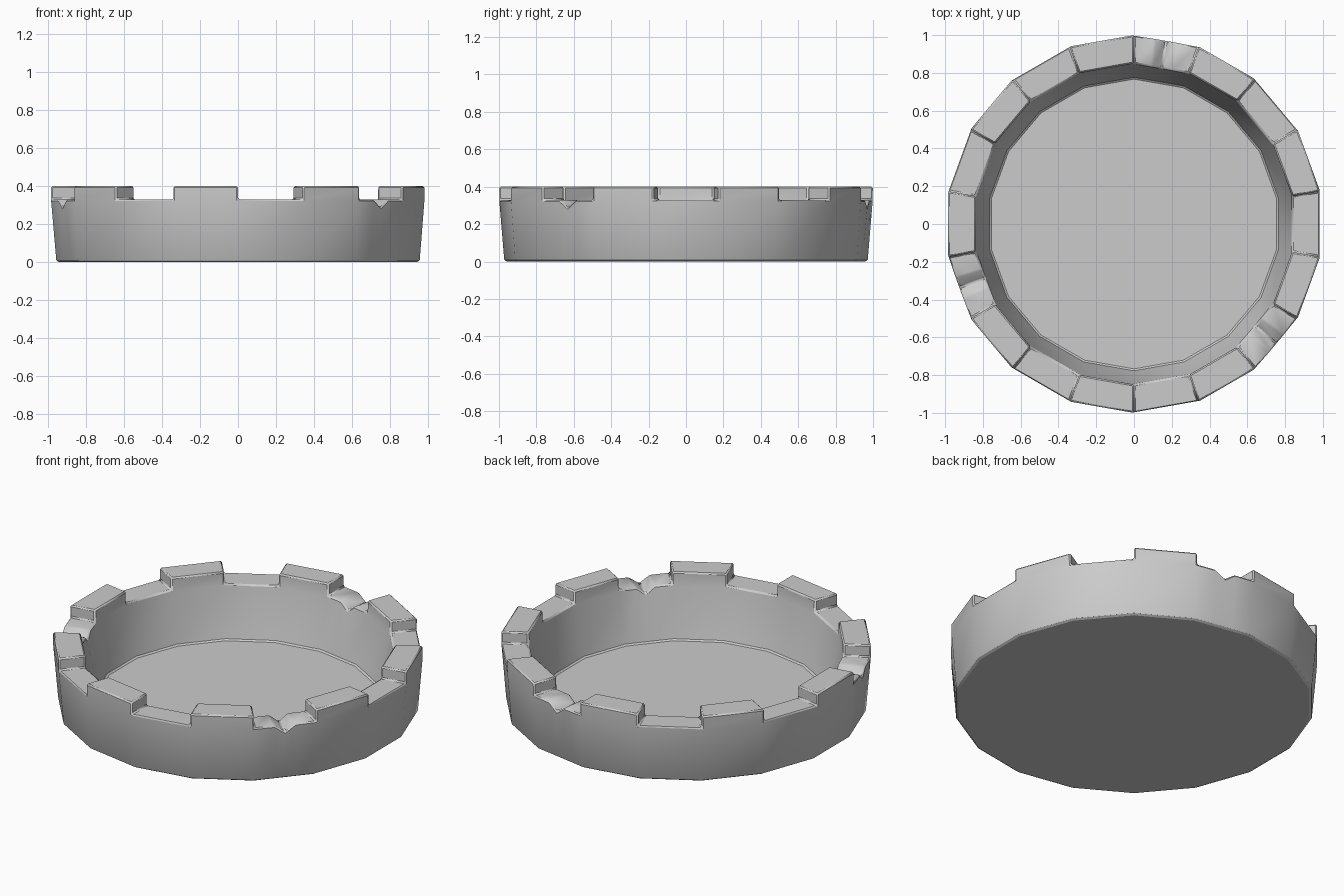
import bpy, bmesh
from math import sin, cos, radians
from mathutils import Vector

if "Cube" in bpy.data.objects:
    bpy.data.objects.remove(bpy.data.objects["Cube"])

SIDES, STEP = 18, 20
# wall profile (corner radius, height) from the base round to the inner floor
PROFILE = [(0.965, 0.0), (0.972, 0.012), (1.0, 0.33), (0.85, 0.33), (0.775, 0.03)]
RIM_OUT, RIM_IN = 2, 3

bm = bmesh.new()


def corner(i, r, z):
    a = radians(90 + STEP * i)
    return Vector((r * cos(a), r * sin(a), z))


# columns around the body; three low sides get a V groove
columns, raised = [], []
for i in range(SIDES):
    groove = i % 6 == 5
    cuts = [(0, 0), (0.33, 0), (0.5, 0.042), (0.67, 0)] if groove else [(0, 0)]
    if i % 2 == 0:
        raised.append(len(columns))
    for t, drop in cuts:
        col = []
        for k, (r, z) in enumerate(PROFILE):
            dz = drop if k in (RIM_OUT, RIM_IN) else 0
            p = corner(i, r, z).lerp(corner(i + 1, r, z), t)
            col.append(bm.verts.new(p - Vector((0, 0, dz))))
        columns.append(col)

# walls, rim, base and floor
blocks = []
n = len(columns)
for c in range(n):
    a, b = columns[c], columns[(c + 1) % n]
    for k in range(len(PROFILE) - 1):
        f = bm.faces.new((a[k], b[k], b[k + 1], a[k + 1]))
        if k == RIM_OUT and c in raised:
            blocks.append(f)
bm.faces.new([c[0] for c in reversed(columns)])
bm.faces.new([c[-1] for c in columns])

# tapered blocks standing on every other side of the rim
bmesh.ops.inset_individual(bm, faces=blocks, thickness=0.05, depth=0)
for f in blocks:
    for v in f.verts:
        v.co.z = 0.40

bmesh.ops.recalc_face_normals(bm, faces=bm.faces)
mesh = bpy.data.meshes.new("round_tray")
bm.to_mesh(mesh)
bm.free()
tray = bpy.data.objects.new("round_tray", mesh)
bpy.context.collection.objects.link(tray)

# softened edges
bev = tray.modifiers.new("soft_edges", 'BEVEL')
bev.width = 0.008
bev.segments = 1
bev.limit_method = 'ANGLE'
bev.angle_limit = radians(30)

bpy.context.view_layer.objects.active = tray
tray.select_set(True)
bpy.ops.object.shade_smooth_by_angle(angle=radians(50))
